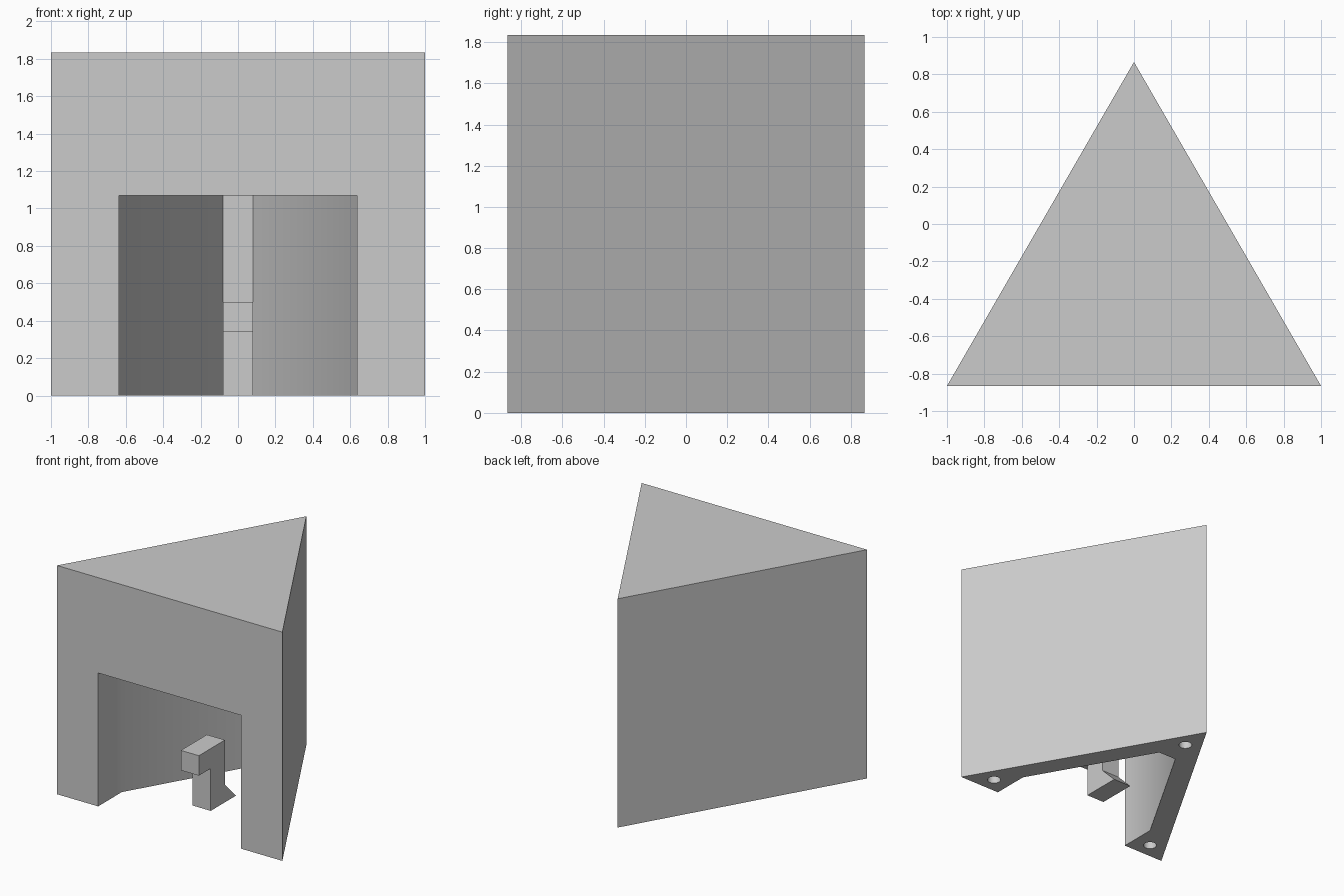
import bpy, bmesh, math
from mathutils import Vector

if "Cube" in bpy.data.objects:
    bpy.data.objects.remove(bpy.data.objects["Cube"])


def prism(name, outline, offset):
    """Extrude a planar outline of 3D points along an offset vector."""
    bm = bmesh.new()
    face = bm.faces.new([bm.verts.new(p) for p in outline])
    ext = bmesh.ops.extrude_face_region(bm, geom=[face])
    new = [g for g in ext["geom"] if isinstance(g, bmesh.types.BMVert)]
    bmesh.ops.translate(bm, verts=new, vec=Vector(offset))
    bmesh.ops.recalc_face_normals(bm, faces=bm.faces)
    mesh = bpy.data.meshes.new(name)
    bm.to_mesh(mesh)
    bm.free()
    obj = bpy.data.objects.new(name, mesh)
    bpy.context.collection.objects.link(obj)
    return obj


def activate(obj):
    bpy.ops.object.select_all(action="DESELECT")
    obj.select_set(True)
    bpy.context.view_layer.objects.active = obj


def cut(target, cutter):
    cutter.hide_render = True
    mod = target.modifiers.new("cut", "BOOLEAN")
    mod.operation, mod.solver, mod.object = "DIFFERENCE", "EXACT", cutter
    activate(target)
    bpy.ops.object.modifier_apply(modifier=mod.name)
    bpy.data.objects.remove(cutter)


# Triangular body
D = math.sqrt(3) / 2
H = 1.835
body = prism("triangular_body", [(-1, -D, 0), (1, -D, 0), (0, D, 0)], (0, 0, H))

# Cavity open to the front and the bottom
half = [(0.635, -D - 0.1), (0.635, -0.566), (0.08, 0.397)]
outline = half + [(-x, y) for x, y in reversed(half)]
cut(body, prism("cavity_cutter", [(x, y, -0.1) for x, y in outline], (0, 0, 1.17)))

# Round holes in the three feet
R, SIDES, DEPTH = 0.05, 32, 0.15
for cx, cy in [(-0.78, -0.739), (0.78, -0.739), (0, 0.612)]:
    ring = [(cx + R * math.cos(2 * math.pi * i / SIDES),
             cy + R * math.sin(2 * math.pi * i / SIDES), -0.1) for i in range(SIDES)]
    cut(body, prism("hole_cutter", ring, (0, 0, DEPTH + 0.1)))

activate(body)
bpy.ops.object.shade_smooth_by_angle(angle=math.radians(40))

# Catch inside the cavity: stem, forward nub and wedge-shaped toe
profile = [(-0.46, 0), (-0.14, 0), (-0.28, 0.14), (-0.28, 0.5),
           (-0.61, 0.5), (-0.61, 0.34), (-0.46, 0.34)]
prism("catch_hook", [(-0.08, y, z) for y, z in profile], (0.16, 0, 0))
